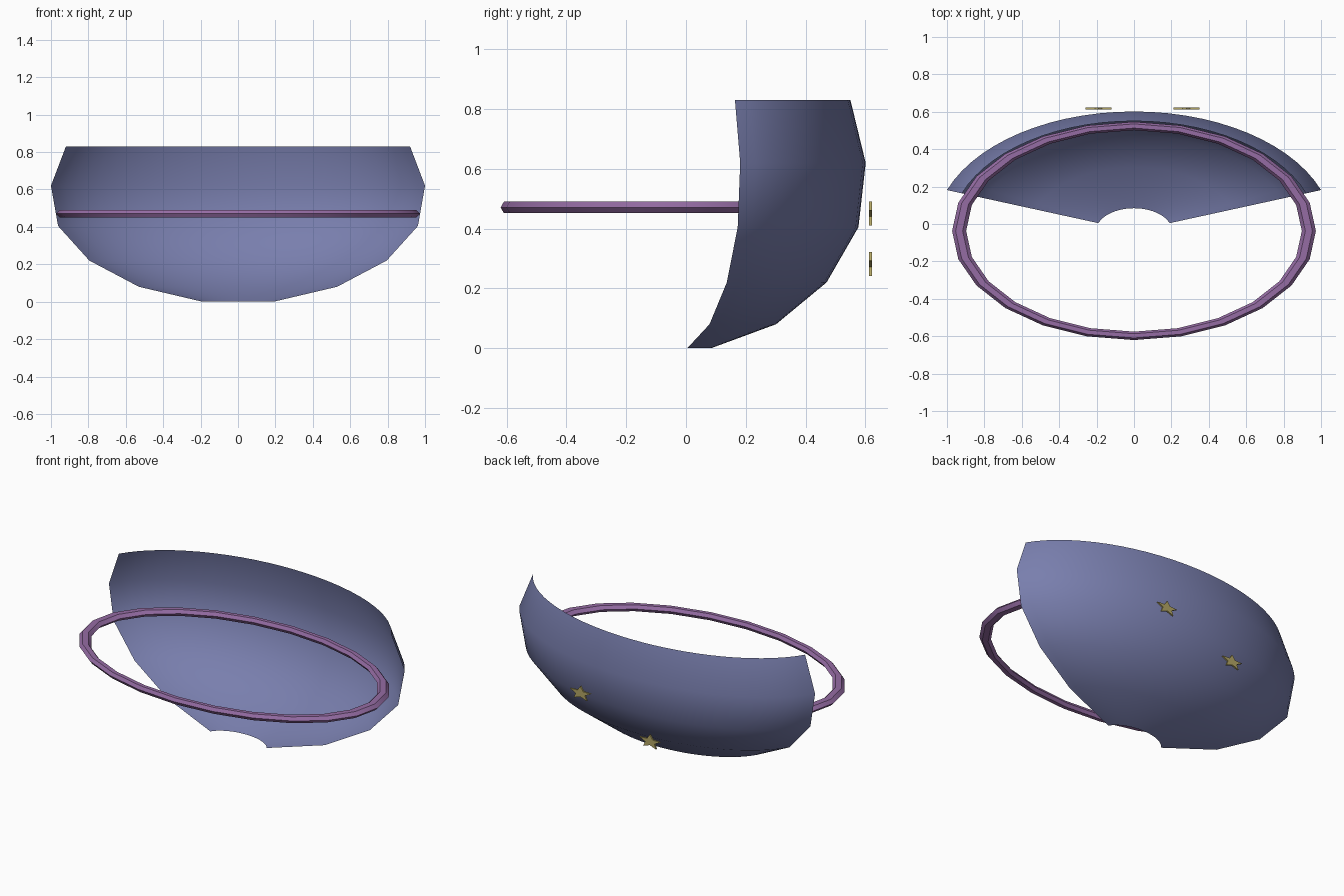
import bpy, bmesh, math

cube = bpy.data.objects.get("Cube")
if cube:
    bpy.data.objects.remove(cube, do_unlink=True)

CENTRE_Y = -0.037   # shared centre of the shell and ring ellipses
SQUASH = 0.6        # depth to width ratio


def material(name, rgb):
    m = bpy.data.materials.new(name)
    m.use_nodes = True
    m.diffuse_color = (*rgb, 1)
    m.node_tree.nodes["Principled BSDF"].inputs["Base Color"].default_value = (*rgb, 1)
    return m


def finish(name, bm, mat, smooth_angle=None):
    mesh = bpy.data.meshes.new(name)
    bm.to_mesh(mesh)
    bm.free()
    mesh.materials.append(mat)
    ob = bpy.data.objects.new(name, mesh)
    bpy.context.collection.objects.link(ob)
    if smooth_angle:
        bpy.ops.object.select_all(action='DESELECT')
        ob.select_set(True)
        bpy.context.view_layer.objects.active = ob
        bpy.ops.object.shade_smooth_by_angle(angle=math.radians(smooth_angle))
    return ob


blue = material("slate blue", (0.19, 0.21, 0.42))
purple = material("dusty purple", (0.30, 0.15, 0.37))
gold = material("pale gold", (0.45, 0.38, 0.13))

# Curved back shell: (half width, height) profile swept over part of an ellipse
profile = [(0.19, 0.0), (0.53, 0.08), (0.795, 0.22),
           (0.962, 0.405), (1.0, 0.62), (0.92, 0.83)]
START, END, STEPS = math.radians(20), math.radians(160), 28
bm = bmesh.new()
rows = []
for half, z in profile:
    r = half / math.cos(START)
    angles = [START + (END - START) * i / STEPS for i in range(STEPS + 1)]
    rows.append([bm.verts.new((r * math.cos(a), CENTRE_Y + SQUASH * r * math.sin(a), z))
                 for a in angles])
for low, high in zip(rows, rows[1:]):
    for i in range(STEPS):
        bm.faces.new((low[i], low[i + 1], high[i + 1], high[i]))
finish("back_shell", bm, blue, 60)

# Oval hoop: squashed six-sided tube
MAJOR, MINOR, SEGS, SIDES = 0.935, 0.0375, 24, 6
bm = bmesh.new()
loops = []
for i in range(SEGS):
    a = math.tau * i / SEGS
    loop = []
    for j in range(SIDES):
        t = math.tau * j / SIDES
        r = MAJOR + MINOR * math.cos(t)
        loop.append(bm.verts.new((r * math.cos(a), CENTRE_Y + SQUASH * r * math.sin(a),
                                  0.471 + SQUASH * MINOR * math.sin(t))))
    loops.append(loop)
for i in range(SEGS):
    a, b = loops[i], loops[(i + 1) % SEGS]
    for j in range(SIDES):
        k = (j + 1) % SIDES
        bm.faces.new((a[j], b[j], b[k], a[k]))
finish("oval_hoop", bm, purple, 30)


# Flat five-pointed stars behind the shell
def star(name, x, z, radius=0.0736, inner=0.45, y0=0.612, depth=0.01):
    bm = bmesh.new()
    verts = []
    for i in range(10):
        a = math.pi / 2 + math.pi * i / 5
        r = radius * (inner if i % 2 else 1)
        verts.append(bm.verts.new((x + r * math.cos(a), y0, z + SQUASH * r * math.sin(a))))
    face = bm.faces.new(verts)
    ext = bmesh.ops.extrude_face_region(bm, geom=[face])
    bmesh.ops.translate(bm, vec=(0, depth, 0),
                        verts=[v for v in ext["geom"] if isinstance(v, bmesh.types.BMVert)])
    # The extrusion keeps the starting face, so the plate is closed
    if not any(all(abs(v.co.y - y0) < 1e-6 for v in f.verts) for f in bm.faces):
        bm.faces.new(verts)
    bmesh.ops.recalc_face_normals(bm, faces=bm.faces[:])
    finish(name, bm, gold)


star("upper_star", 0.28, 0.447)
star("lower_star", -0.19, 0.277)
